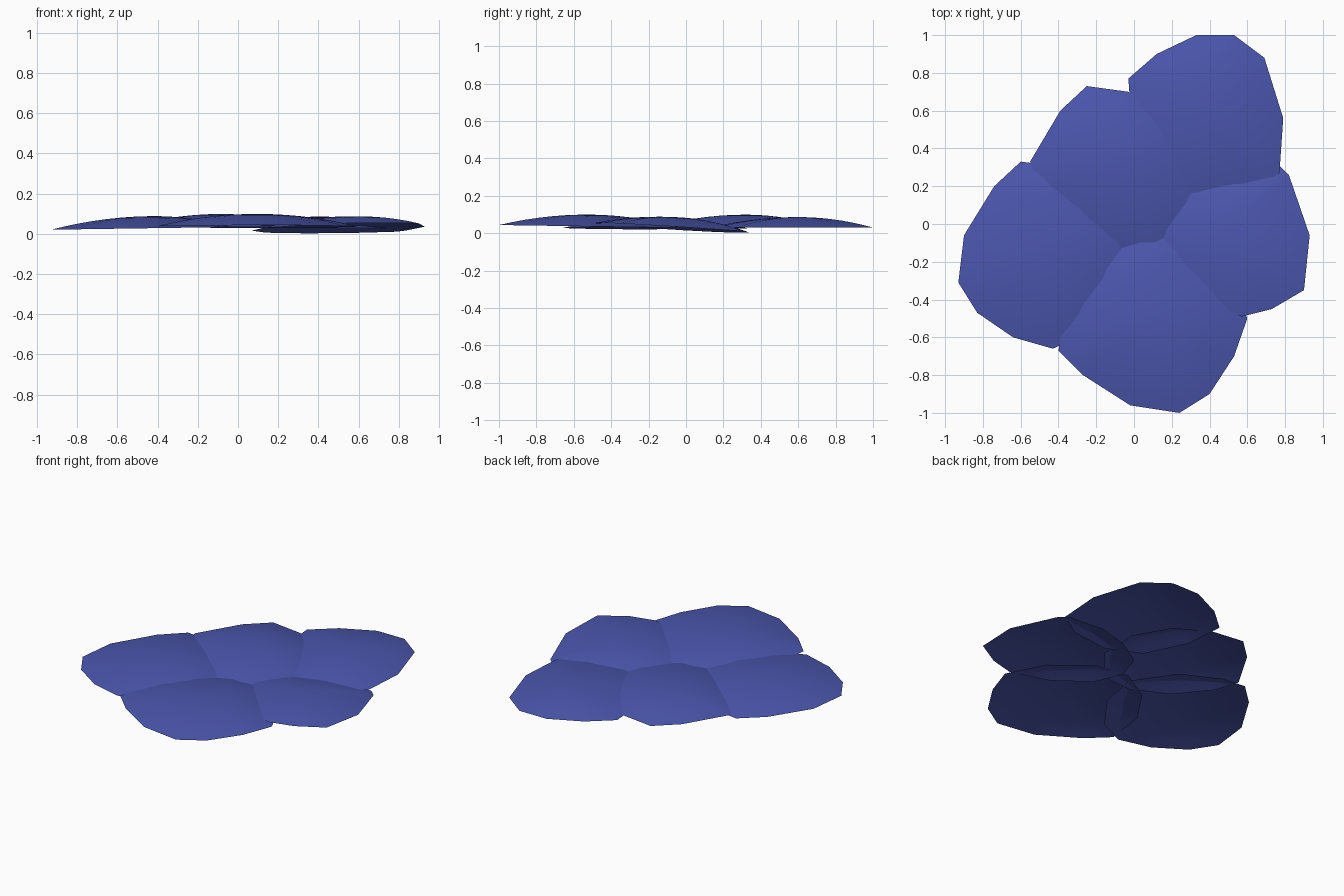
import bpy
import bmesh
from mathutils import Vector

default_cube = bpy.data.objects.get("Cube")
if default_cube:
    bpy.data.objects.remove(default_cube, do_unlink=True)

# One blue for every petal
blue = bpy.data.materials.new("petal blue")
blue.use_nodes = True
blue_value = (0.07, 0.094, 0.42, 1.0)
blue.diffuse_color = blue_value
blue.node_tree.nodes["Principled BSDF"].inputs["Base Color"].default_value = blue_value

RINGS = 7


def petal(name, outline, centre, rim_height, apex_height, slope=(0, 0)):
    """Shallow open dome: an outline on a tilted plane, shrunk ring by ring to the apex."""
    middle = Vector(centre)
    tilt = Vector(slope)
    bm = bmesh.new()

    def dome_point(offset, radius):
        flat = offset * radius
        bulge = (apex_height - rim_height) * (1 - radius ** 2)
        height = max(0, rim_height + tilt.dot(flat) + bulge)
        return bm.verts.new((*(middle + flat), height))

    offsets = [Vector(point) - middle for point in outline]
    rings = [[dome_point(offset, 1 - step / RINGS) for offset in offsets]
             for step in range(RINGS)]
    apex = dome_point(Vector((0, 0)), 0)

    # Quads between the rings, then a fan at the apex
    count = len(offsets)
    for i in range(count):
        j = (i + 1) % count
        for outer, inner in zip(rings, rings[1:]):
            bm.faces.new((outer[i], outer[j], inner[j], inner[i]))
        bm.faces.new((rings[-1][i], rings[-1][j], apex))
    for face in bm.faces:
        face.normal_update()
        if face.normal.z < 0:
            face.normal_flip()
        face.smooth = True

    mesh = bpy.data.meshes.new(name)
    bm.to_mesh(mesh)
    bm.free()
    mesh.materials.append(blue)
    obj = bpy.data.objects.new(name, mesh)
    bpy.context.collection.objects.link(obj)
    return obj


# Outlines run clockwise from above
petal("right_petal",
      [(-.43, -.66), (-.64, -.6), (-.83, -.47), (-.93, -.31), (-.9, -.06), (-.74, .2),
       (-.6, .33), (-.44, .31), (-.2, .18), (-.03, -.08), (-.08, -.35), (-.25, -.58)],
      centre=(-.44, -.14), rim_height=.028, apex_height=.088, slope=(.015, 0))

petal("middle_petal",
      [(-.55, .33), (-.39, .6), (-.25, .73), (-.03, .7), (.18, .58), (.31, .35),
       (.3, .08), (.12, -.14), (-.1, -.16), (-.33, -.04), (-.5, .17)],
      centre=(-.08, .32), rim_height=.034, apex_height=.099)

petal("back_petal",
      [(-.03, .77), (.12, .9), (.33, 1), (.53, 1), (.69, .88), (.79, .56), (.77, .27),
       (.6, .16), (.34, .13), (.12, .23), (-.01, .5)],
      centre=(.41, .6), rim_height=.03, apex_height=.086)

petal("left_petal",
      [(.77, .31), (.82, .26), (.93, -.06), (.9, -.35), (.73, -.45), (.57, -.49),
       (.33, -.4), (.13, -.22), (.07, -.02), (.14, .17), (.32, .28), (.52, .34)],
      centre=(.52, -.04), rim_height=.026, apex_height=.084, slope=(.02, -.06))

petal("front_petal",
      [(-.4, -.67), (-.27, -.8), (-.02, -.96), (.24, -1), (.4, -.9), (.53, -.7),
       (.6, -.5), (.48, -.25), (.25, -.06), (.02, -.03), (-.2, -.16), (-.36, -.4)],
      centre=(.1, -.5), rim_height=.036, apex_height=.099, slope=(0, -.015))
